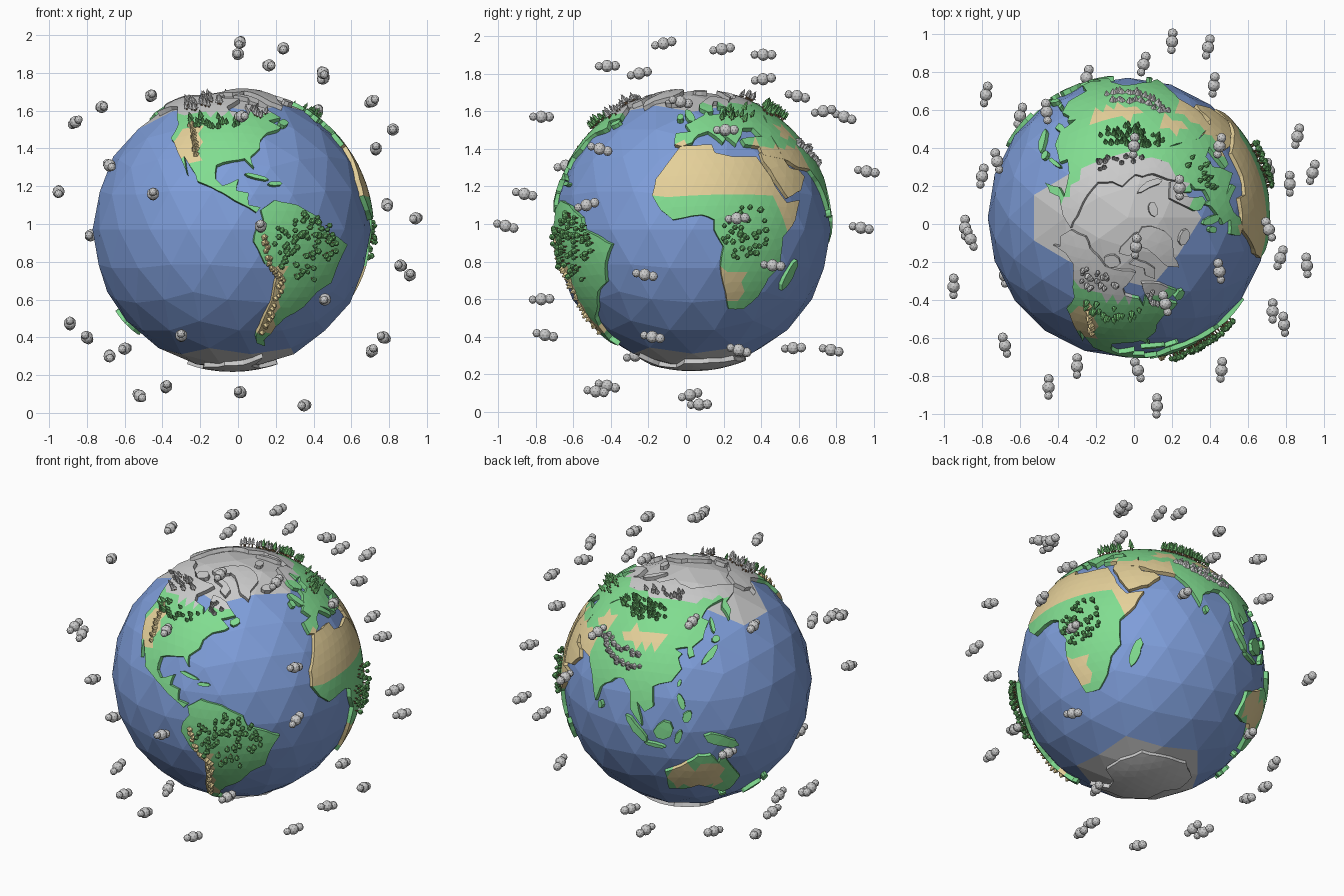
import bpy, bmesh, random
from math import radians, degrees, sin, cos, asin, atan2, pi, ceil, sqrt
from mathutils import Vector, Matrix
from mathutils.geometry import delaunay_2d_cdt

if "Cube" in bpy.data.objects:
    bpy.data.objects.remove(bpy.data.objects["Cube"])

random.seed(4)
CENTER = Vector((-0.033, 0.033, 0.97))
R_SEA, R_LAND = 0.737, 0.753


def material(name, r, g, b):
    m = bpy.data.materials.new(name)
    m.diffuse_color = (r, g, b, 1)
    m.use_nodes = True
    m.node_tree.nodes["Principled BSDF"].inputs["Base Color"].default_value = m.diffuse_color
    return m


GRASS = material("grass", 0.22, 0.72, 0.28)
SAND = material("sand", 0.78, 0.63, 0.32)
SNOW = material("snow", 0.8, 0.8, 0.8)
WATER = material("water", 0.21, 0.34, 0.70)
LEAF = material("leaf", 0.16, 0.5, 0.16)
BARK = material("bark", 0.25, 0.14, 0.07)


def direction(lon, lat):
    a, b = radians(lon), radians(lat)
    return Vector((cos(a) * cos(b), sin(a) * cos(b), sin(b)))


def lonlat(v):
    v = v.normalized()
    return degrees(atan2(v.y, v.x)), degrees(asin(max(-1, min(1, v.z))))


def finish(name, bm, mats, loc=CENTER):
    me = bpy.data.meshes.new(name)
    bm.to_mesh(me)
    bm.free()
    for m in mats:
        me.materials.append(m)
    ob = bpy.data.objects.new(name, me)
    ob.location = loc
    bpy.context.collection.objects.link(ob)
    return ob


# dry regions: lon min, lon max, lat min, lat max
DRY = [(-20, 36, 14, 38), (34, 66, 12, 36), (40, 52, 0, 14), (11, 24, -31, -17), (84, 112, 38, 46),
       (58, 72, 41, 48), (116, 143, -32, -18), (-121, -106, 30, 47), (-77, -66, -46, -14)]


def biome(lon, lat):
    if lat > 63 or lat < -60 or (lat > 55 and lon < -20):
        return 2
    return 1 if any(a < lon < b and c < lat < d for a, b, c, d in DRY) else 0


def land(name, outline, step=0.04):
    """Raised slab from a lon/lat outline, triangulated in a flat local map and wrapped on the globe."""
    dirs = [direction(*p) for p in outline]
    q = sum(dirs, Vector()).normalized().to_track_quat('Z', 'Y')
    flat = []
    for d in dirs:
        v = q.inverted() @ d
        flat.append(Vector((v.x, v.y)) / (1 + v.z))
    pts = []
    for a, b in zip(flat, flat[1:] + flat[:1]):
        n = max(1, ceil((b - a).length / step))
        for i in range(n):
            j = 0.003 if i else 0
            pts.append(a.lerp(b, i / n) + Vector((random.uniform(-j, j), random.uniform(-j, j))))
    n = len(pts)
    edges = [(i, (i + 1) % n) for i in range(n)]
    x0, x1 = min(p.x for p in pts), max(p.x for p in pts)
    y0, y1 = min(p.y for p in pts), max(p.y for p in pts)
    for i in range(1, int((x1 - x0) / step) + 1):
        for j in range(1, int((y1 - y0) / step) + 1):
            p = Vector((x0 + (i + 0.5 * (j % 2)) * step, y0 + j * step))
            if min((p - c).length for c in pts[:n]) > step * 0.4:
                pts.append(p)
    verts, _, tris = delaunay_2d_cdt(pts, edges, [], 1, 1e-5)[:3]
    bm = bmesh.new()
    vs = []
    for p in verts:
        s = p.x ** 2 + p.y ** 2
        vs.append(bm.verts.new(q @ Vector((2 * p.x, 2 * p.y, 1 - s)) / (1 + s) * R_LAND))
    for t in tris:
        f = bm.faces.new([vs[i] for i in t])
        f.material_index = biome(*lonlat(f.calc_center_median()))
    bmesh.ops.delete(bm, geom=[v for v in bm.verts if not v.link_faces], context='VERTS')
    ob = finish(name, bm, [GRASS, SAND, SNOW])
    mod = ob.modifiers.new("thickness", 'SOLIDIFY')
    mod.thickness, mod.offset = 0.04, -1


# ocean ball with icy polar facets
bm = bmesh.new()
bmesh.ops.create_icosphere(bm, subdivisions=3, radius=R_SEA)
for f in bm.faces:
    lon, lat = lonlat(f.calc_center_median())
    f.material_index = int(lat > 63 or lat < -62 or (lat > 52 and abs(lon) > 150))
finish("ocean", bm, [WATER, SNOW])

# continents
land("north_america", [
    (-168, 66), (-156, 71), (-141, 70), (-128, 70), (-115, 68), (-95, 68), (-86, 68), (-82, 67), (-87, 64), (-94, 60),
    (-92, 57), (-82, 55), (-80, 51), (-77, 56), (-78, 62), (-70, 61), (-64, 59), (-56, 52), (-66, 50), (-60, 46),
    (-66, 44), (-70, 43), (-75, 39), (-76, 35), (-81, 31), (-80, 26), (-82, 28), (-84, 30), (-90, 29), (-97, 27),
    (-97, 21), (-94, 18), (-91, 19), (-87, 21), (-88, 16), (-83, 15), (-83, 10), (-78, 9), (-80, 7), (-85, 10),
    (-92, 14), (-96, 16), (-105, 20), (-107, 24), (-113, 31), (-110, 23), (-117, 33), (-124, 40), (-124, 48),
    (-132, 55), (-140, 60), (-150, 60), (-160, 56), (-157, 59), (-165, 61)])
land("south_america", [
    (-78, 8), (-72, 12), (-62, 10), (-52, 5), (-50, 0), (-44, -2), (-35, -6), (-39, -13), (-41, -22), (-48, -26),
    (-53, -33), (-57, -36), (-62, -39), (-65, -43), (-66, -47), (-69, -51), (-66, -55), (-73, -53), (-75, -47),
    (-73, -38), (-71, -30), (-70, -18), (-76, -14), (-81, -5), (-80, 0), (-77, 4)])
land("africa", [
    (-6, 36), (10, 37), (11, 33), (20, 31), (32, 31), (35, 25), (38, 18), (43, 11), (51, 12), (47, 4), (40, -3),
    (40, -15), (35, -20), (32, -28), (26, -34), (18, -34), (14, -23), (12, -15), (13, -7), (9, 0), (9, 4), (4, 6),
    (-8, 4), (-13, 8), (-17, 14), (-16, 21), (-10, 30)])
land("europe", [
    (60, 69), (60, 55), (48, 42), (48, 30), (36, 32), (36, 36), (28, 37), (27, 40), (41, 41), (38, 46), (31, 46),
    (28, 42), (23, 37), (20, 40), (13, 45), (18, 40), (16, 38), (9, 44), (3, 42), (0, 38), (-5, 36), (-9, 37),
    (-9, 43), (-1, 44), (-4, 48), (2, 51), (8, 54), (10, 57), (12, 54), (20, 55), (23, 59), (29, 60), (22, 61),
    (25, 65), (21, 65), (17, 61), (16, 57), (12, 56), (6, 59), (6, 62), (14, 67), (25, 71), (40, 67), (36, 64), (44, 67)])
land("asia", [
    (60, 69), (70, 72), (80, 72), (100, 77), (113, 74), (130, 71), (150, 71), (170, 70), (190, 66), (178, 63),
    (163, 60), (162, 55), (157, 51), (156, 58), (162, 62), (143, 59), (136, 54), (141, 52), (135, 44), (128, 40),
    (129, 36), (126, 35), (125, 40), (118, 39), (122, 37), (120, 35), (122, 30), (117, 24), (108, 21), (109, 12),
    (105, 9), (101, 13), (104, 2), (98, 9), (97, 17), (92, 22), (87, 21), (80, 15), (78, 8), (73, 18), (67, 25),
    (57, 26), (48, 30), (48, 42), (60, 55)])
land("arabia", [(35, 29), (35, 33), (48, 31), (50, 26), (56, 25), (59, 22), (53, 16), (44, 13), (39, 21)])
land("australia", [
    (114, -22), (115, -34), (123, -34), (131, -31), (138, -34), (146, -39), (150, -37), (153, -28), (146, -19),
    (142, -11), (140, -17), (136, -12), (130, -12), (122, -18)])
land("antarctica", [
    (-60, -64), (-60, -74), (-30, -77), (-10, -71), (20, -70), (50, -67), (80, -68), (110, -66), (140, -67),
    (165, -71), (170, -78), (-160, -78), (-140, -75), (-100, -73), (-75, -72)])
land("greenland", [
    (-72, 78), (-60, 82), (-33, 83), (-20, 80), (-20, 74), (-25, 70), (-40, 65), (-44, 60), (-51, 64), (-53, 69), (-58, 75)])
land("northern_island", [(-88, 71), (-80, 73), (-68, 70), (-62, 66), (-66, 62), (-73, 65), (-72, 68)])

# islands: lon, lat, half length, half width (degrees), tilt from east
ISLANDS = [(47, -19, 7, 2.3, 70), (-2, 54, 4.5, 1.8, 110), (-8, 53, 2, 1.5, 90), (-19, 65, 3.5, 2, 0),
           (138, 36, 6, 1.5, 45), (143, 43, 2, 1.7, 20), (114, 1, 5, 4, 50), (101, 0, 8, 2, -48), (110, -7, 5, 1, -8),
           (141, -5, 9, 3, -22), (121, -2, 3.5, 1.5, 70), (122, 15, 4, 1.5, 110), (125, 8, 3, 2, 60),
           (170, -44, 5, 1.6, 48), (176, -38, 4, 1.7, -55), (-79, 22, 5, 0.9, -15), (-71, 19, 3, 1, 0),
           (81, 7, 2, 1.2, 90), (121, 23.5, 1.8, 0.8, 70), (147, -42, 1.8, 1.5, 0), (58, 74, 6, 1.5, 60),
           (18, 79, 3, 2, 0), (143, 50, 4, 0.9, 90), (-56, 49, 2.5, 2, 30), (-110, 71, 3.5, 2.5, 0), (-80, 79, 6, 3, 40)]
for i, (lon, lat, a, b, tilt) in enumerate(ISLANDS):
    t, ring = radians(tilt), []
    for k in range(8):
        u, v = a * cos(k * pi / 4), b * sin(k * pi / 4) * random.uniform(0.8, 1.15)
        ring.append((lon + (u * cos(t) - v * sin(t)) / cos(radians(lat)), lat + u * sin(t) + v * cos(t)))
    land(f"island_{i + 1}", ring)


def solid(bm, frame, height, index, r1, r2=0.0, depth=0.0, sides=6):
    """Cone along the local up axis, or a ball when depth is zero."""
    m = frame @ Matrix.Translation((0, 0, height))
    if depth:
        g = bmesh.ops.create_cone(bm, cap_ends=True, segments=sides, radius1=r1, radius2=r2, depth=depth, matrix=m)
    else:
        g = bmesh.ops.create_icosphere(bm, subdivisions=1, radius=r1, matrix=m)
    for f in {f for v in g["verts"] for f in v.link_faces}:
        f.material_index = index


def stand(lon, lat):
    d = direction(lon, lat)
    return Matrix.Translation(d * R_LAND) @ d.to_track_quat('Z', 'Y').to_matrix().to_4x4()


# forests scattered in lon/lat ellipses
def forest(name, count, lon, lat, dlon, dlat, leaf, conifer):
    bm = bmesh.new()
    for _ in range(count):
        a, r = random.uniform(0, 2 * pi), sqrt(random.random())
        s = random.uniform(0.75, 1.15)
        m = stand(lon + dlon * r * cos(a), lat + dlat * r * sin(a)) @ Matrix.Scale(s, 4)
        solid(bm, m, 0.008, 1, 0.004, 0.004, 0.022, 5)
        if conifer:
            for h, w in ((0.024, 0.015), (0.036, 0.012), (0.047, 0.009)):
                solid(bm, m, h, 0, w, 0, 0.02)
        else:
            solid(bm, m, 0.03, 0, 0.017)
    finish(name, bm, [leaf, BARK])


forest("rainforest_west", 75, -59, -7, 15, 14, LEAF, False)
forest("rainforest_central", 42, 22, -1, 10, 11, LEAF, False)
forest("taiga", 60, 87, 55, 23, 5, LEAF, True)
forest("woods_europe", 16, 32, 53, 16, 5, LEAF, True)
forest("woods_america", 22, -100, 49, 22, 4, LEAF, True)
forest("snowy_woods_west", 26, -115, 61, 16, 5, SNOW, True)
forest("snowy_woods_east", 8, -71, 55, 5, 4, SNOW, True)
forest("snowy_woods_north", 14, 100, 66, 30, 3, SNOW, True)


# mountain ridges as overlapping low cones
def ridge(name, path, mat, per=7):
    bm = bmesh.new()
    for a, b in zip(path, path[1:]):
        for i in range(per):
            t = i / per
            m = stand(a[0] + (b[0] - a[0]) * t + random.uniform(-1, 1), a[1] + (b[1] - a[1]) * t + random.uniform(-1, 1))
            h = random.uniform(0.018, 0.034)
            solid(bm, m, h / 2 - 0.004, 0, random.uniform(0.015, 0.024), 0.004, h, 5)
    finish(name, bm, [mat])


ridge("southern_range", [(-77, -3), (-74, -14), (-68, -20), (-69, -34), (-72, -48)], SAND)
ridge("western_range", [(-107, 33), (-111, 42), (-117, 50)], SAND)
ridge("high_range", [(70, 37), (78, 32), (88, 28.5), (100, 28)], SNOW, 9)
ridge("high_plateau_rim", [(74, 38), (86, 35), (100, 34)], SNOW, 7)

# clouds: one large puff with a smaller puff on each side
CLOUDS = [(.01, -.12, 1.96), (.24, .19, 1.93), (0, .41, 1.9), (.165, -.42, 1.84), (.45, -.25, 1.8), (.45, .41, 1.77),
          (-.46, .59, 1.68), (.71, -.03, 1.65), (-.72, .33, 1.62), (-.86, -.08, 1.54), (.02, -.77, 1.57), (.42, .73, 1.6),
          (.05, .84, 1.57), (.82, .21, 1.5), (.73, -.46, 1.4), (-.68, -.64, 1.31), (.2, .96, 1.28), (-.95, -.33, 1.17),
          (-.45, -.86, 1.16), (.79, -.53, 1.1), (.94, .27, 1.03), (.12, -.96, .99), (.39, .93, .98), (-.78, .68, .94),
          (.86, .46, .78), (.91, -.22, .73), (.46, -.77, .6), (-.3, -.75, .41), (.77, -.18, .4), (.71, .28, .33),
          (-.89, -.02, .475), (-.8, .25, .4), (-.6, .57, .34), (-.68, -.27, .3), (-.25, .77, .33), (-.38, -.42, .14),
          (-.52, .02, .09), (.01, -.48, .11), (.35, .07, .04)]
for i, c in enumerate(CLOUDS):
    bm = bmesh.new()
    axis = Vector((random.uniform(-0.4, 0.4), 1, random.uniform(-0.35, 0.35))).normalized() * 0.045
    for k, r in ((-1, 0.022), (0, 0.033), (1, 0.026)):
        bmesh.ops.create_icosphere(bm, subdivisions=2, radius=r, matrix=Matrix.Translation(axis * k))
    finish(f"cloud_{i + 1}", bm, [], Vector(c))
